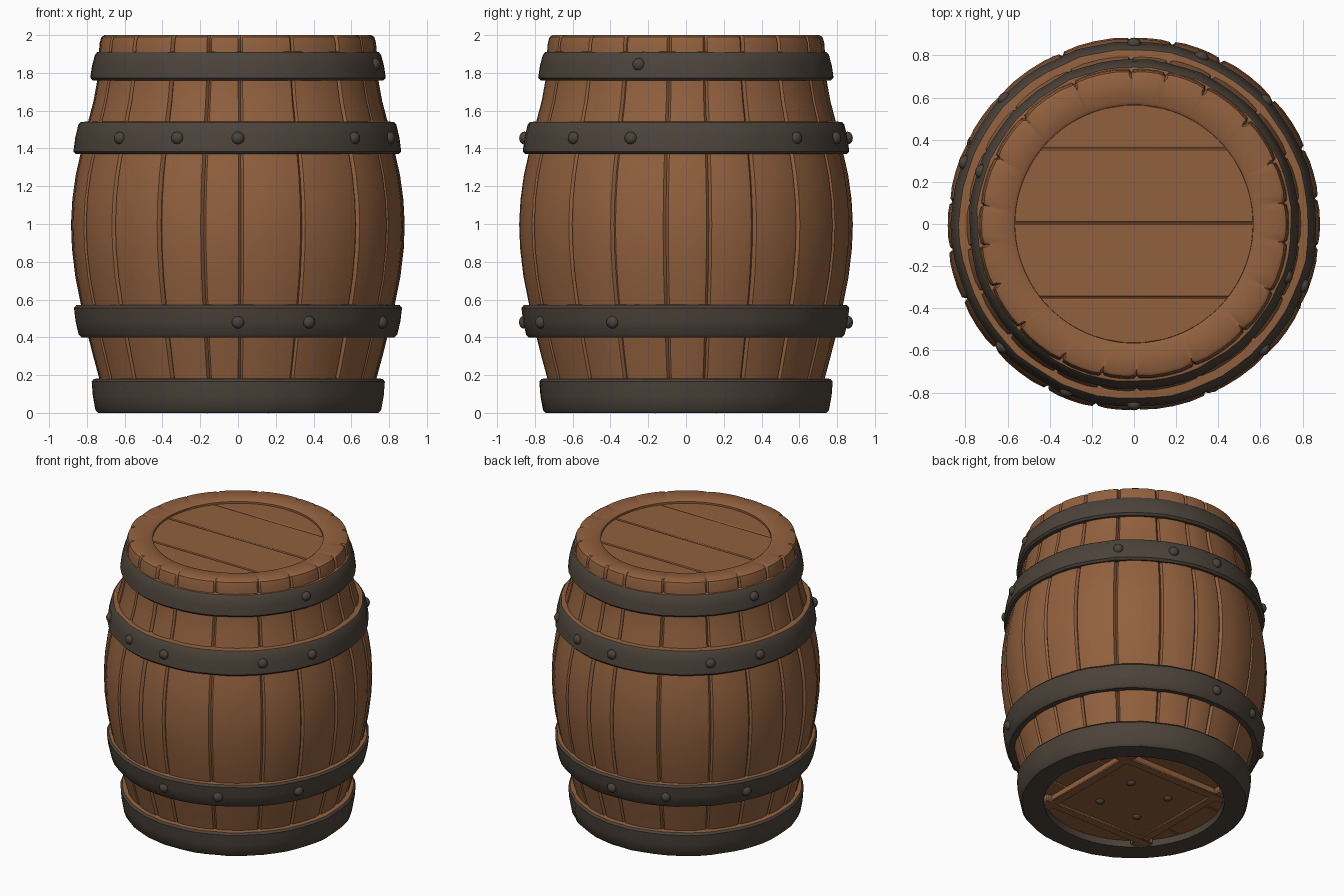
import bpy, bmesh, math, random
from mathutils import Vector, Matrix

if "Cube" in bpy.data.objects:
    bpy.data.objects.remove(bpy.data.objects["Cube"])

random.seed(4)


def material(name, rgb):
    m = bpy.data.materials.new(name)
    m.diffuse_color = (*rgb, 1)
    m.use_nodes = True
    m.node_tree.nodes["Principled BSDF"].inputs["Base Color"].default_value = m.diffuse_color
    return m


WOOD = material("warm wood", (0.285, 0.118, 0.048))
IRON = material("dark iron", (0.072, 0.056, 0.042))


def finish(name, bm, mats, angle=35):
    mesh = bpy.data.meshes.new(name)
    bm.to_mesh(mesh)
    bm.free()
    for m in mats:
        mesh.materials.append(m)
    ob = bpy.data.objects.new(name, mesh)
    bpy.context.collection.objects.link(ob)
    bpy.ops.object.select_all(action='DESELECT')
    ob.select_set(True)
    bpy.context.view_layer.objects.active = ob
    bpy.ops.object.shade_smooth_by_angle(angle=math.radians(angle))
    return ob


def lathe(name, profile, angles, mats, offset, rule=None):
    """Spin (radius, z) points; offset(row, column) nudges the radius."""
    bm = bmesh.new()
    rows = []
    for i, (r, z) in enumerate(profile):
        row = []
        for j, a in enumerate(angles):
            rr = r + offset(i, j)
            t = math.radians(a - 90)      # 0 degrees faces the front
            row.append(bm.verts.new((rr * math.cos(t), rr * math.sin(t), z)))
        rows.append(row)
    n = len(angles)
    for i in range(len(rows) - 1):
        for j in range(n):
            k = (j + 1) % n
            bm.faces.new((rows[i][j], rows[i][k], rows[i + 1][k], rows[i + 1][j]))
    bm.normal_update()
    if rule:
        for f in bm.faces:
            f.material_index = rule(f)
    return finish(name, bm, mats)


# Staves: one bulging shell with a V groove at each joint
half = [1, 23, 46, 64, 83, 98, 114, 132, 152, 168]
joints = half + [a + 180 for a in half]
angles, dips = [], []
for a, b in zip(joints, joints[1:] + [joints[0] + 360]):
    lift = random.uniform(-0.005, 0.005)
    angles += [a, a + 0.9]
    dips += [-0.018, lift - 0.002]
    for s in (0.25, 0.5, 0.75):
        angles.append(a + (b - a) * s)
        dips.append(lift + 0.002)
    angles.append(b - 0.9)
    dips.append(lift - 0.002)
shell = [(.70, .03), (.735, .18), (.765, .29), (.793, .40), (.832, .57), (.862, .72),
         (.88, .87), (.885, 1.0), (.878, 1.13), (.86, 1.26), (.835, 1.37),
         (.795, 1.54), (.766, 1.65), (.746, 1.76), (.738, 1.90), (.733, 1.96),
         (.724, 1.99), (.708, 2.0), (.58, 1.995), (.565, 1.985), (.565, 1.93)]
lathe("staves", shell, angles, [WOOD],
      lambda i, j: dips[j] if i < 18 else 0)


# Iron hoops: slanted bands with worn wooden ledges on top
def hoop(name, z0, r0, z1, r1, inner0, inner1):
    mid = (r0 + r1) / 2 + 0.004
    prof = [(inner0, z0 + 0.002), (r0 - 0.014, z0), (r0, z0 + 0.014),
            (mid, (z0 + z1) / 2), (r1, z1 - 0.014), (r1 - 0.012, z1), (inner1, z1 + 0.004)]
    seg = 60
    wob = [random.uniform(-0.004, 0.004) for _ in range(seg)]
    lathe(name, prof, [j * 360 / seg for j in range(seg)], [IRON, WOOD],
          lambda i, j: wob[j] if 0 < i < 6 else 0,
          lambda f: 1 if f.normal.z > 0.85 else 0)


hoop("top_hoop", 1.76, .783, 1.91, .758, .73, .72)
hoop("upper_hoop", 1.37, .868, 1.54, .842, .815, .775)
hoop("lower_hoop", .40, .843, .57, .868, .775, .815)
hoop("bottom_hoop", .0, .758, .18, .778, .60, .72)
lathe("bottom_recess_wall", [(.595, .09), (.602, .002)],
      [j * 6 for j in range(60)], [IRON], lambda i, j: 0)


# Rivets: flattened domes set on the hoops, repeated half a turn around
def rivet(name, place, outward, size):
    bm = bmesh.new()
    rot = Vector(outward).to_track_quat('Z', 'Y').to_matrix().to_4x4()
    mat = Matrix.Translation(place) @ rot @ Matrix.Diagonal((size, size, size * .8, 1))
    bmesh.ops.create_uvsphere(bm, u_segments=12, v_segments=8, radius=1, matrix=mat)
    finish(name, bm, [IRON], 60)


hoop_rivets = [("top", 1.845, .768, [71]),
               ("upper", 1.455, .856, [0, 46, 70, 133, 158]),
               ("lower", .48, .857, [0, 26, 63])]
for label, z, r, spots in hoop_rivets:
    for n, a in enumerate(spots + [s + 180 for s in spots]):
        t = math.radians(a - 90)
        d = Vector((math.cos(t), math.sin(t), 0))
        rivet(f"{label}_hoop_rivet_{n + 1}", d * r + Vector((0, 0, z)), d, 0.034)


# Round heads: planks cut out of a disc as strips along x
def head(name, radius, z0, z1, cuts):
    edges = [-radius] + cuts + [radius]
    for n, (ya, yb) in enumerate(zip(edges, edges[1:])):
        ya, yb = ya + 0.002, yb - 0.002
        ys = [ya + (yb - ya) * s / 14 for s in range(15)]
        w = [math.sqrt(max(radius ** 2 - y * y, 1e-4)) for y in ys]
        outline = list(zip(w, ys)) + [(-x, y) for x, y in reversed(list(zip(w, ys)))]
        bm = bmesh.new()
        f = bm.faces.new([bm.verts.new((x, y, z0)) for x, y in outline])
        up = bmesh.ops.extrude_face_region(bm, geom=[f])
        bmesh.ops.translate(bm, vec=(0, 0, z1 - z0),
                            verts=[v for v in up['geom'] if isinstance(v, bmesh.types.BMVert)])
        bmesh.ops.recalc_face_normals(bm, faces=bm.faces)
        ob = finish(f"{name}_plank_{n + 1}", bm, [WOOD])
        bev = ob.modifiers.new("soft_edges", 'BEVEL')
        bev.width = 0.006
        bev.segments = 1


head("lid", .57, 1.92, 1.972, [-.35, .005, .36])
head("base", .605, .05, .10, [-.2, .2])


# Square brace under the base: a panel framed by crossing battens
def box(name, centre, size):
    bm = bmesh.new()
    bmesh.ops.create_cube(bm, size=1, matrix=Matrix.Translation(centre) @ Matrix.Diagonal((*size, 1)))
    ob = finish(name, bm, [WOOD])
    bev = ob.modifiers.new("soft_edges", 'BEVEL')
    bev.width = 0.006


box("base_panel", (0, 0, .04), (.76, .76, .04))
for s in (-1, 1):
    box(f"base_batten_x_{s + 2}", (0, s * .385, .03), (.92, .07, .05))
    box(f"base_batten_y_{s + 2}", (s * .385, 0, .034), (.07, .92, .05))
    for t in (-1, 1):
        rivet(f"base_rivet_{s + 2}_{t + 2}", (s * .16, t * .16, .022), (0, 0, -1), 0.03)
